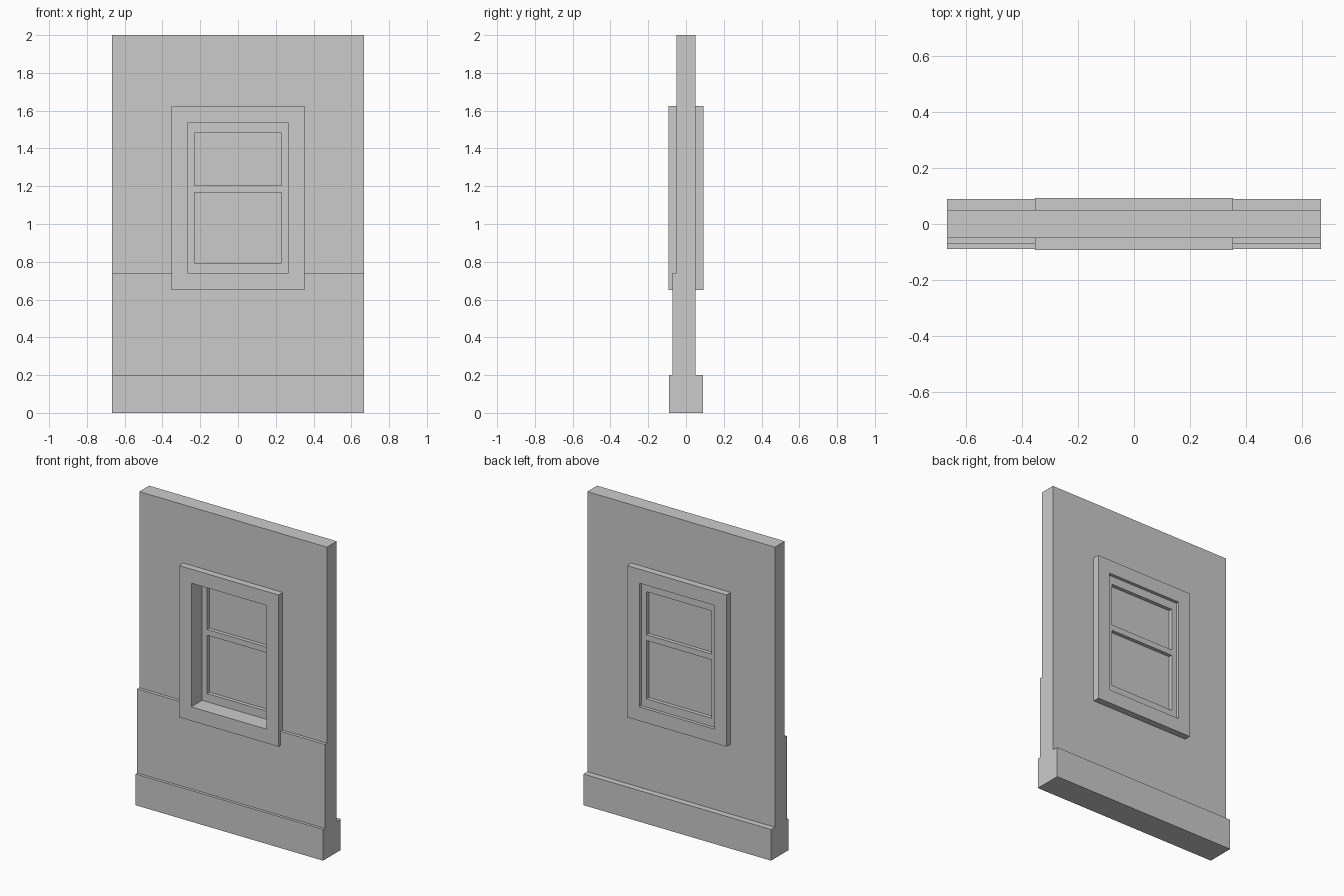
import bpy, bmesh

if "Cube" in bpy.data.objects:
    bpy.data.objects.remove(bpy.data.objects["Cube"])


def panel(name, xs, zs, y0, y1, holes=()):
    """Slab in the XZ plane made of grid cells, leaving out the hole cells."""
    bm = bmesh.new()
    v = [[bm.verts.new((x, y0, z)) for z in zs] for x in xs]
    for i in range(len(xs) - 1):
        for k in range(len(zs) - 1):
            if (i, k) not in holes:
                bm.faces.new((v[i][k], v[i + 1][k], v[i + 1][k + 1], v[i][k + 1]))
    ext = bmesh.ops.extrude_face_region(bm, geom=bm.faces[:])
    moved = [g for g in ext["geom"] if isinstance(g, bmesh.types.BMVert)]
    bmesh.ops.translate(bm, verts=moved, vec=(0, y1 - y0, 0))
    bmesh.ops.recalc_face_normals(bm, faces=bm.faces[:])
    mesh = bpy.data.meshes.new(name)
    bm.to_mesh(mesh)
    bm.free()
    obj = bpy.data.objects.new(name, mesh)
    bpy.context.collection.objects.link(obj)
    return obj


W = 0.667      # half width of the wall
OPEN = 0.267   # half width of the window opening
PANE = 0.231   # half width of the glass
BOTTOM, TOP = 0.74, 1.535

# Wall with window opening
panel("wall", (-W, -OPEN, OPEN, W), (0, BOTTOM, TOP, 2), -0.05, 0.05, {(1, 1)})

# Thicker lower cladding on the front only
panel("wainscot", (-W, W), (0, BOTTOM), -0.071, -0.05)

# Baseboard on both sides
panel("baseboard", (-W, W), (0, 0.2), -0.089, 0.089)

# Window casing running through the wall
panel("window_casing", (-0.353, -OPEN, OPEN, 0.353), (0.65, BOTTOM, TOP, 1.625),
      -0.093, 0.093, {(1, 1)})

# Sash with two openings, set toward the back
panel("window_sash", (-OPEN, -PANE, PANE, OPEN),
      (BOTTOM, 0.793, 1.168, 1.205, 1.482, TOP), 0.017, 0.072, {(1, 1), (1, 3)})

# Glass panes
for name, z0, z1 in (("lower_pane", 0.793, 1.168), ("upper_pane", 1.205, 1.482)):
    panel(name, (-PANE, PANE), (z0, z1), 0.041, 0.048)
